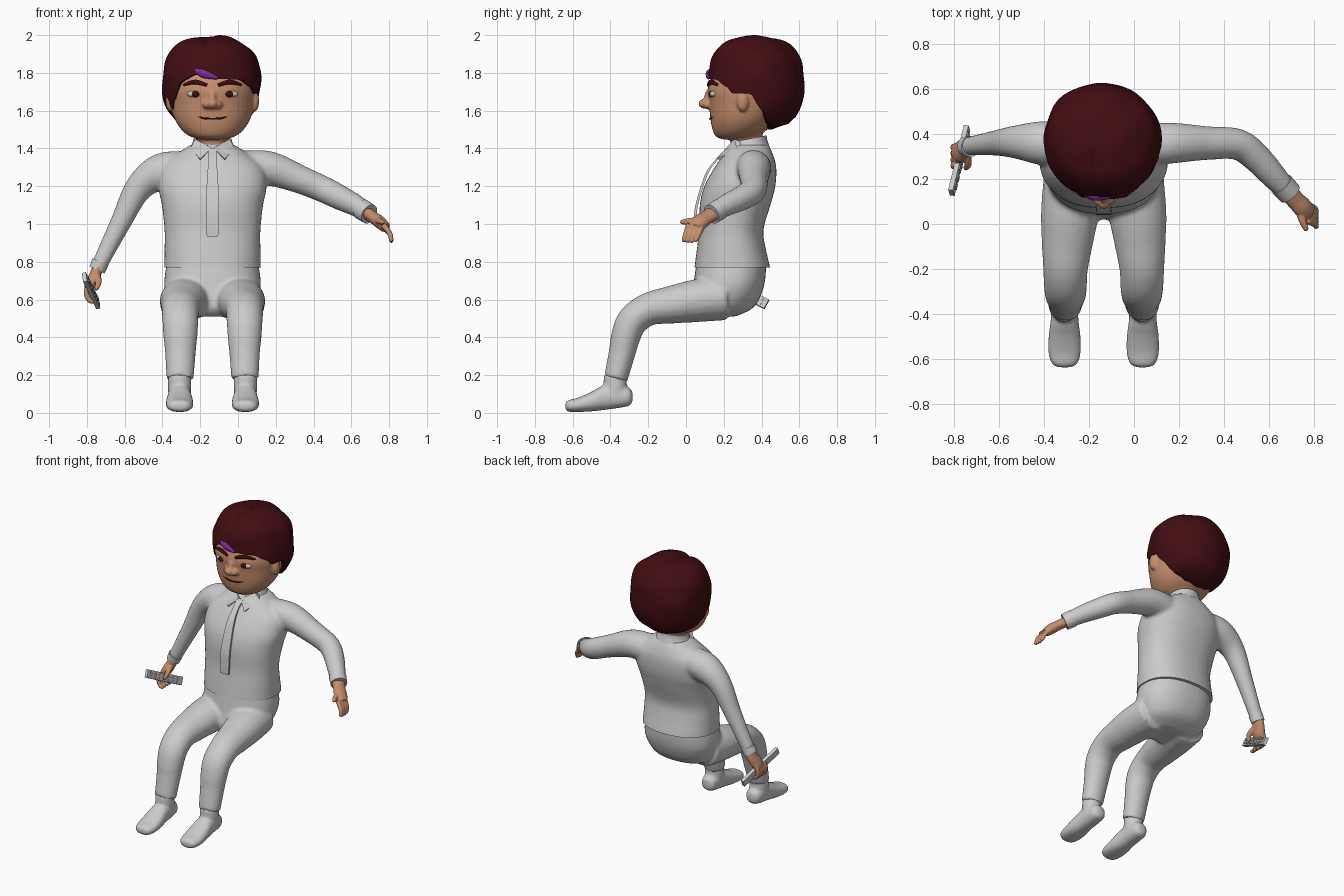
import bpy, bmesh, math
from mathutils import Vector, noise

if "Cube" in bpy.data.objects:
    bpy.data.objects.remove(bpy.data.objects["Cube"])

CX = -0.135  # body centre line


def mat(name, rgb):
    m = bpy.data.materials.new(name)
    m.diffuse_color = (*rgb, 1)
    m.use_nodes = True
    m.node_tree.nodes["Principled BSDF"].inputs["Base Color"].default_value = m.diffuse_color
    return m


SKIN = mat("skin", (0.56, 0.27, 0.15))
HAIR = mat("hair", (0.055, 0.004, 0.006))
PURPLE = mat("purple", (0.22, 0.02, 0.33))
DARK = mat("dark", (0.04, 0.006, 0.006))
WHITE = mat("eye_white", (0.6, 0.5, 0.45))


def loft(bm, rings):
    """Bridge closed rings of equal length and cap both ends."""
    vs = [[bm.verts.new(p) for p in r] for r in rings]
    n = len(vs[0])
    for a, b in zip(vs, vs[1:]):
        for i in range(n):
            bm.faces.new((a[i], a[(i + 1) % n], b[(i + 1) % n], b[i]))
    bm.faces.new(vs[0])
    bm.faces.new(vs[-1])


def resample(rows, k=5):
    """Catmull-Rom through rows of numbers."""
    rows = [Vector(r) for r in rows]
    out = []
    for i in range(len(rows) - 1):
        p0, p1, p2 = rows[max(i - 1, 0)], rows[i], rows[i + 1]
        p3 = rows[min(i + 2, len(rows) - 1)]
        for j in range(k):
            t = j / k
            out.append(0.5 * (2 * p1 + (p2 - p0) * t + (2 * p0 - 5 * p1 + 4 * p2 - p3) * t * t
                              + (3 * p1 - p0 - 3 * p2 + p3) * t ** 3))
    return out + [rows[-1]]


def tube(bm, pts, ref=(0, 1, 0), wide=1.0, n=20, dome=False):
    """Round tube through (x, y, z, radius) points; wide stretches along ref."""
    s = resample(pts)
    rings = []
    for i, p in enumerate(s):
        t = (s[min(i + 1, len(s) - 1)].xyz - s[max(i - 1, 0)].xyz).normalized()
        u = Vector(ref)
        u = (u - t * u.dot(t)).normalized()
        v = t.cross(u)
        rings.append([p.xyz + p.w * (u * wide * math.cos(a) + v * math.sin(a))
                      for a in (2 * math.pi * k / n for k in range(n))])
        if dome and i == len(s) - 1:  # rounded tip
            base, c = rings[-1], p.xyz
            for f, d in ((0.75, 0.65), (0.3, 0.95)):
                rings.append([c + (q - c) * f + t * p.w * d for q in base])
    loft(bm, rings)


def stack(bm, rows, cx=CX, n=40, e=2.3, axis='z'):
    """Superellipse sections: (z, centre y, rx, ry), or along y: (y, centre z, rx, rz)."""
    rings = []
    for h, c, rx, r2 in resample(rows, 4):
        ring = []
        for k in range(n):
            a = 2 * math.pi * k / n
            ca, sa = math.cos(a), math.sin(a)
            x = cx + rx * math.copysign(abs(ca) ** (2 / e), ca)
            o = c + r2 * math.copysign(abs(sa) ** (2 / e), sa)
            ring.append((x, o, h) if axis == 'z' else (x, h, o))
        rings.append(ring)
    loft(bm, rings)


def ball(bm, c, r):
    vs = bmesh.ops.create_uvsphere(bm, u_segments=24, v_segments=14, radius=1)["verts"]
    for v in vs:
        v.co = Vector((c[0] + v.co.x * r[0], c[1] + v.co.y * r[1], c[2] + v.co.z * r[2]))


def finish(name, bm, m=None, voxel=0, smooth=5, cut=None):
    """Make the object; voxel fuses overlapping pieces, cut trims flat below a height."""
    bmesh.ops.recalc_face_normals(bm, faces=bm.faces)
    me = bpy.data.meshes.new(name)
    bm.to_mesh(me)
    bm.free()
    ob = bpy.data.objects.new(name, me)
    bpy.context.collection.objects.link(ob)
    if voxel:
        r = ob.modifiers.new("fuse", 'REMESH')
        r.mode, r.voxel_size = 'VOXEL', voxel
        s = ob.modifiers.new("soften", 'SMOOTH')
        s.factor, s.iterations = 0.5, smooth
        ev = ob.evaluated_get(bpy.context.evaluated_depsgraph_get())
        me = bpy.data.meshes.new_from_object(ev)
        ob.modifiers.clear()
        ob.data = me
    if cut is not None:
        b = bmesh.new()
        b.from_mesh(me)
        bmesh.ops.bisect_plane(b, geom=b.verts[:] + b.edges[:] + b.faces[:], plane_co=(0, 0, cut),
                               plane_no=(0, 0, 1), clear_inner=True)
        bmesh.ops.holes_fill(b, edges=[x for x in b.edges if x.is_boundary])
        b.to_mesh(me)
        b.free()
    if m:
        me.materials.clear()
        me.materials.append(m)
    bpy.ops.object.select_all(action='DESELECT')
    ob.select_set(True)
    bpy.context.view_layer.objects.active = ob
    bpy.ops.object.shade_smooth_by_angle(angle=math.radians(40))
    return ob


# shirt: torso and both sleeves
bm = bmesh.new()
stack(bm, [(.70, .245, .26, .205), (.77, .245, .256, .20), (.87, .24, .254, .182), (.97, .24, .254, .17),
           (1.1, .26, .268, .187), (1.2, .285, .287, .188), (1.3, .315, .27, .163),
           (1.37, .33, .19, .13), (1.42, .335, .115, .10)])
tube(bm, [(-.28, .35, 1.29, .095), (-.41, .36, 1.275, .098), (-.526, .365, 1.19, .074),
          (-.62, .36, 1.01, .056), (-.745, .345, .76, .041)])
tube(bm, [(.0, .35, 1.29, .095), (.16, .36, 1.295, .092), (.33, .36, 1.235, .075), (.46, .355, 1.18, .07),
          (.54, .30, 1.14, .066), (.62, .215, 1.10, .058), (.685, .145, 1.06, .048)])
finish("shirt", bm, voxel=.012, cut=.77)

# sleeve cuffs
bm = bmesh.new()
tube(bm, [(.655, .177, 1.078, .056), (.695, .135, 1.052, .054)], n=28)
tube(bm, [(-.727, .345, .80, .046), (-.747, .345, .757, .044)], n=28)
finish("sleeve_cuffs", bm)

# collar band and its two pointed flaps
bm = bmesh.new()
stack(bm, [(1.385, .325, .125, .118), (1.425, .33, .108, .1), (1.45, .335, .10, .092)], e=2)
for v in bm.verts:
    v.co.z += (v.co.y - .33) * .2
for s in (-1, 1):
    pts = [(.118, .27, 1.40), (.092, .255, 1.45), (.005, .215, 1.405), (.065, .165, 1.345)]
    a = [bm.verts.new((CX + s * x, y, z)) for x, y, z in pts]
    b = [bm.verts.new((CX + s * x, y + .03, z - .012)) for x, y, z in pts]
    bm.faces.new(a)
    bm.faces.new(b)
    for i in range(4):
        bm.faces.new((a[i], a[(i + 1) % 4], b[(i + 1) % 4], b[i]))
finish("collar", bm)

# tie hanging down the chest
bm = bmesh.new()
rings = []
for z, y, w in resample([(1.40, .215, .024), (1.34, .155, .02), (1.26, .10, .028), (1.1, .05, .034),
                         (1.0, .041, .034), (.935, .04, .03)]):
    rings.append([(CX - w, y, z), (CX + w, y, z), (CX + w, y + .014, z), (CX - w, y + .014, z)])
loft(bm, rings)
finish("tie", bm)

# trousers: seat and two bent legs
bm = bmesh.new()
stack(bm, [(.51, .16, .15, .10), (.56, .19, .215, .17), (.67, .225, .255, .188), (.79, .24, .243, .185)])
for s in (-1, 1):
    tube(bm, [(CX + s * a, y, z, r) for a, y, z, r in (
        (.13, .20, .61, .12), (.15, .05, .593, .113), (.162, -.08, .572, .1), (.17, -.20, .548, .087),
        (.17, -.285, .485, .083), (.17, -.32, .40, .078), (.17, -.338, .32, .071), (.172, -.372, .18, .063))],
        ref=(1, 0, 0), wide=1.15)
finish("trousers", bm, voxel=.012, smooth=4)

# shoes
for s, side in ((-1, "right"), (1, "left")):
    bm = bmesh.new()
    x = CX + s * .174
    stack(bm, [(-.283, .085, .02, .025), (-.30, .085, .048, .047), (-.35, .085, .058, .058),
               (-.43, .082, .062, .066), (-.50, .06, .071, .052), (-.57, .043, .072, .038),
               (-.62, .037, .058, .031), (-.638, .036, .03, .018)], cx=x, n=28, axis='y')
    tube(bm, [(x, -.374, .20, .06), (x, -.375, .15, .062), (x, -.37, .08, .06)], ref=(1, 0, 0))
    finish("shoe_" + side, bm, voxel=.009, smooth=4)

# hands
bm = bmesh.new()
tube(bm, [(.68, .15, 1.06, .034), (.72, .105, 1.032, .032), (.75, .075, 1.01, .034), (.782, .05, .98, .028)],
     ref=(.4, 1, -.3), wide=1.35)
for i in range(4):
    tube(bm, [(.77, .015 + .024 * i, .995 - .003 * i, .016), (.803, .0 + .023 * i, .95, .0145),
              (.812, -.012 + .022 * i, .915 - .004 * (i in (1, 2)), .012)], n=10, dome=True)
tube(bm, [(.73, .085, 1.02, .022), (.75, .015, 1.015, .017), (.765, -.02, 1.01, .013)], (0, 0, 1), n=10, dome=True)
finish("hand_left", bm, SKIN, voxel=.005, smooth=3)
bm = bmesh.new()
tube(bm, [(-.735, .345, .78, .03), (-.755, .34, .735, .03), (-.775, .32, .69, .032), (-.792, .31, .66, .026)],
     wide=1.5)
for i in range(4):
    y = .262 + .028 * i
    tube(bm, [(-.788, y, .68, .017), (-.803, y - .004, .635, .015), (-.79, y - .006, .60, .014),
              (-.772, y - .008, .588, .012)], n=10, dome=True)
tube(bm, [(-.75, .325, .73, .022), (-.738, .27, .695, .017), (-.748, .25, .66, .013)], (1, 0, 0), n=10, dome=True)
finish("hand_right", bm, SKIN, voxel=.005, smooth=3)

# remote control with two columns of buttons
d = Vector((.07, .29, -.145)).normalized()
out = (Vector((1, 0, .15)) - d * d.dot(Vector((1, 0, .15)))).normalized()
up = d.cross(out)
mid = Vector((-.778, .283, .647))


def slab(bm, c, l, w, t):
    q = [[c + d * l * i + up * w * sx + out * t * sy for sx, sy in ((-1, -1), (1, -1), (1, 1), (-1, 1))]
         for i in (-1, 1)]
    loft(bm, q)


bm = bmesh.new()
slab(bm, mid, .165, .027, .011)
for i in range(7):
    for j in (-1, 1):
        slab(bm, mid + d * (.042 * (i - 3)) + up * .012 * j + out * .013, .013, .007, .003)
finish("remote_control", bm)

# head, neck, ears and nose
bm = bmesh.new()
stack(bm, [(1.447, .26, .05, .06), (1.462, .265, .115, .105), (1.50, .285, .165, .145), (1.56, .305, .202, .176),
           (1.64, .325, .22, .203), (1.72, .34, .228, .224), (1.82, .36, .205, .20), (1.91, .37, .11, .12)], e=2.1)
tube(bm, [(CX, .325, 1.38, .088), (CX, .32, 1.44, .085), (CX, .32, 1.52, .09)])
for s in (-1, 1):
    ball(bm, (CX + s * .225, .30, 1.65), (.022, .032, .055))
    ball(bm, (CX + s * .028, .118, 1.632), (.025, .032, .022))
ball(bm, (CX, .107, 1.637), (.03, .042, .028))
ball(bm, (CX, .125, 1.665), (.022, .03, .05))
finish("head", bm, SKIN, voxel=.008, smooth=3)

# eyes, eyebrows and mouth
ew, ei, br, mo = (bmesh.new() for _ in range(4))
for s in (-1, 1):
    ball(ew, (CX + s * .09, .147, 1.688), (.046, .022, .019))
    ball(ei, (CX + s * .088, .136, 1.688), (.024, .018, .018))
    tube(br, [(CX + s * .03, .117, 1.735, .009), (CX + s * .09, .131, 1.752, .013),
              (CX + s * .15, .165, 1.738, .007)], wide=.8, n=10, dome=True)
tube(mo, [(CX - .085, .146, 1.572, .003), (CX - .045, .133, 1.56, .005), (CX, .127, 1.557, .005),
          (CX + .045, .133, 1.56, .005), (CX + .085, .146, 1.572, .003)], n=8)
for name, b, m in (("eye_whites", ew, WHITE), ("irises", ei, DARK), ("eyebrows", br, HAIR), ("mouth", mo, DARK)):
    finish(name, b, m)

# hair: lumpy dome hanging down to a hairline given as (degrees from front, height)
LINE = [(-180, 1.495), (-125, 1.51), (-95, 1.55), (-68, 1.56), (-52, 1.66), (-36, 1.76), (-20, 1.79),
        (0, 1.77), (35, 1.765), (52, 1.73), (62, 1.69), (82, 1.69), (95, 1.62), (110, 1.54), (135, 1.5), (180, 1.495)]


def hairline(a):
    for (a0, z0), (a1, z1) in zip(LINE, LINE[1:]):
        if a0 <= a <= a1:
            f = (a - a0) / (a1 - a0)
            return z0 + (z1 - z0) * f * f * (3 - 2 * f)


def hair_point(a, t, k=1.0):
    rho = max(0, 1 - abs(t) ** 2.5) ** .4
    r = math.radians(a)
    p = Vector((math.sin(r) * rho * .262, -math.cos(r) * rho * .258, t * .25))
    p *= 1 + .045 * noise.noise(p * 8 + Vector((3, 1, 7)))
    p.z -= .02 * math.exp(-((p.x + .03) / .03) ** 2) * (t > .3) * max(0, -math.cos(r) * -1)
    return Vector((-.14 + p.x * k, .37 + p.y * k, 1.745 + p.z))


bm = bmesh.new()
N, R = 72, 24
rings = []
for i in range(1, R + 2):
    ring = []
    for j in range(N):
        a = -180 + 360 * j / N
        low = max(-.985, (hairline(a) - 1.745) / .25)
        s = min(i / R, 1)
        ring.append(hair_point(a, 1 - (1 - low) * s ** 1.8, .8 if i > R else 1))
    rings.append(ring)
loft(bm, rings)
finish("hair", bm, HAIR)

# purple streak at the forehead
bm = bmesh.new()
tube(bm, [(-.225, .137, 1.815, .012), (-.18, .122, 1.795, .022), (-.115, .118, 1.775, .01)], wide=.8, n=12, dome=True)
finish("purple_streak", bm, PURPLE)
